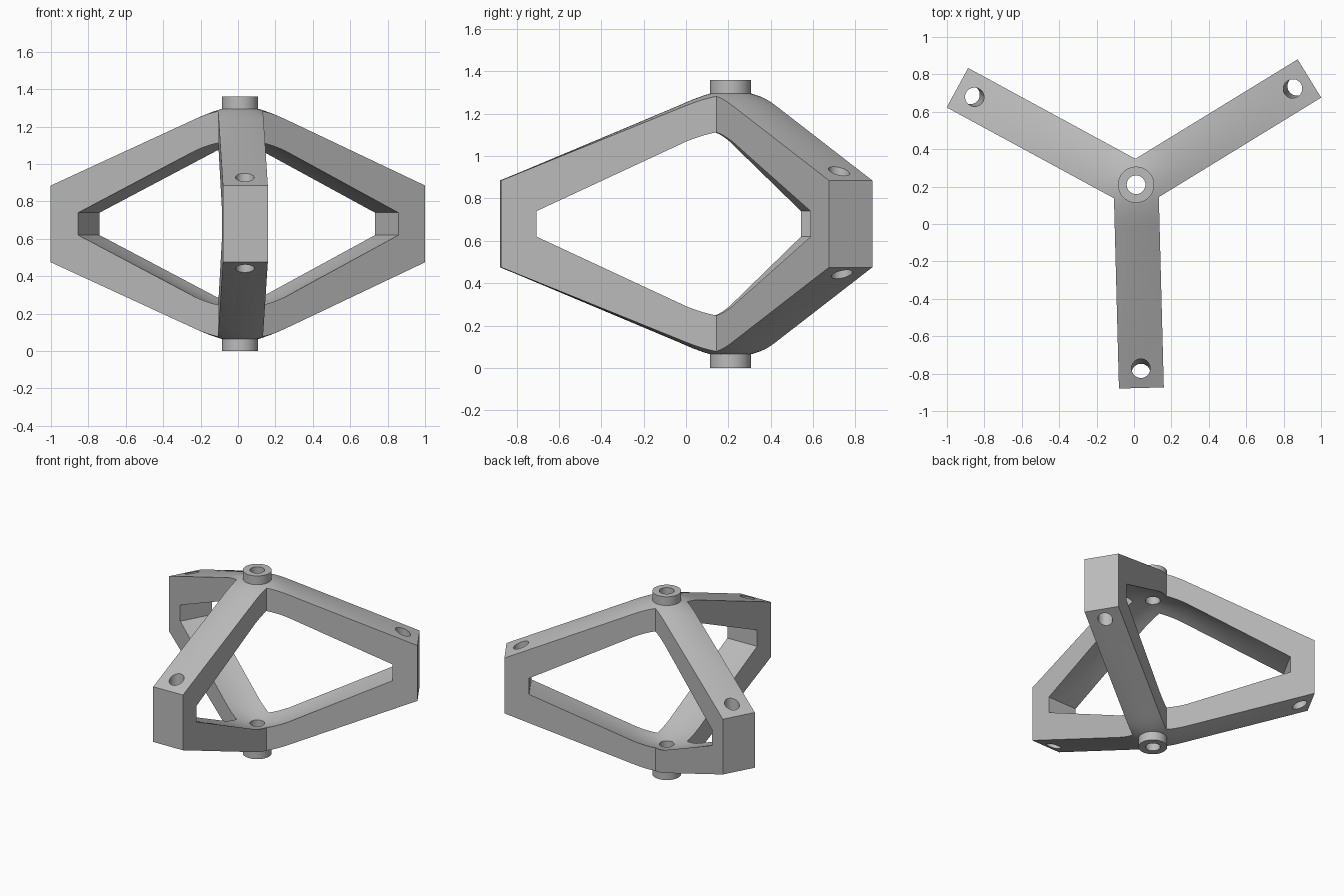
import bpy, bmesh
from math import radians, sqrt
from mathutils import Matrix, Vector

if "Cube" in bpy.data.objects:
    bpy.data.objects.remove(bpy.data.objects["Cube"])

MID = 0.68                                # height of the symmetry plane
AXIS = Vector((0.011, 0.21, MID))         # hub axis
ANGLES = (-88.5, 31.5, 151.5)
HALF_W, CAP_R, REACH = 0.12, 0.242, 1.087
COLS, STEPS = 8, 4

grey = bpy.data.materials.new("plain grey")
grey.use_nodes = True
colour = (0.5, 0.5, 0.5, 1)
grey.diffuse_color = colour
grey.node_tree.nodes["Principled BSDF"].inputs["Base Color"].default_value = colour


def make_object(name, bm):
    mesh = bpy.data.meshes.new(name)
    bm.to_mesh(mesh)
    bm.free()
    mesh.materials.append(grey)
    obj = bpy.data.objects.new(name, mesh)
    bpy.context.collection.objects.link(obj)
    return obj


def rod(name, start, end, radius):
    axis = end - start
    turn = axis.to_track_quat('Z', 'Y').to_matrix().to_4x4()
    bm = bmesh.new()
    bmesh.ops.create_cone(bm, cap_ends=True, segments=40, radius1=radius,
                          radius2=radius, depth=axis.length,
                          matrix=Matrix.Translation((start + end) / 2) @ turn)
    return make_object(name, bm)


def drill(obj, cutters):
    for cutter in cutters:
        cutter.hide_render = True
        mod = obj.modifiers.new("hole", 'BOOLEAN')
        mod.operation, mod.solver, mod.object = 'DIFFERENCE', 'EXACT', cutter
    graph = bpy.context.evaluated_depsgraph_get()
    mesh = bpy.data.meshes.new_from_object(obj.evaluated_get(graph))
    obj.modifiers.clear()
    obj.data = mesh


def surface_line(v, crown, end_u, end_z):
    """Points along an arm: over the rounded hub cap, then straight to the end."""
    first, last = abs(v) / sqrt(3), sqrt(CAP_R ** 2 - v * v)
    points = []
    for k in range(STEPS + 1):
        u = first + (last - first) * k / STEPS
        z = crown - 0.075 * (sqrt(u * u + v * v) / CAP_R) ** 1.5
        points.append(Vector((u, v, z)))
    start, end = points[-1], Vector((end_u, v, end_z))
    return points + [start.lerp(end, k / STEPS) for k in range(1, STEPS + 1)]


def flip(points):
    return [Vector((p.x, p.y, -p.z)) for p in points]


# Three-armed frame: each arm is a closed band with an opening through it
bm = bmesh.new()
for angle in ANGLES:
    place = Matrix.Translation(AXIS) @ Matrix.Rotation(radians(angle), 4, 'Z')
    outer, inner = [], []
    for c in range(COLS + 1):
        v = HALF_W * (2 * c / COLS - 1)
        top = surface_line(v, 1.315 - MID, REACH, 0.885 - MID)
        under = surface_line(v, 1.145 - MID, 0.92, 0.74 - MID)
        for store, line in ((outer, top), (inner, under)):
            path = line + flip(line)[::-1]
            store.append([bm.verts.new(place @ p) for p in path])
    rows = len(outer[0])
    for r in range(rows - 1):
        for skin in (outer, inner):
            for a, b in zip(skin, skin[1:]):
                bm.faces.new((a[r], a[r + 1], b[r + 1], b[r]))
        for c in (0, COLS):
            bm.faces.new((outer[c][r], outer[c][r + 1], inner[c][r + 1], inner[c][r]))
bmesh.ops.remove_doubles(bm, verts=bm.verts, dist=0.0005)
bmesh.ops.recalc_face_normals(bm, faces=bm.faces)
frame = make_object("three_arm_frame", bm)

# Collars on the hub axis
up = Vector((0, 0, 1))
collars = [rod(name, AXIS + up * s * 0.59, AXIS + up * s * MID, 0.097)
           for name, s in (("top_collar", 1), ("bottom_collar", -1))]

# Bores through the hub and the arm ends
bore = rod("hub_bore", AXIS - up, AXIS + up, 0.05)
cutters = [bore]
for angle in ANGLES:
    out = Matrix.Rotation(radians(angle), 3, 'Z') @ Vector((1, 0, 0))
    cutters.append(rod("arm_bore", AXIS + out * 1.015 - up * 0.4,
                       AXIS + out * 0.975 + up * 0.4, 0.05))
drill(frame, cutters)
for collar in collars:
    drill(collar, [bore])
for cutter in cutters:
    bpy.data.objects.remove(cutter)

# Smooth rounded parts, keep hard edges
bpy.ops.object.select_all(action='DESELECT')
for obj in [frame] + collars:
    obj.select_set(True)
bpy.context.view_layer.objects.active = frame
bpy.ops.object.shade_smooth_by_angle(angle=radians(30))
